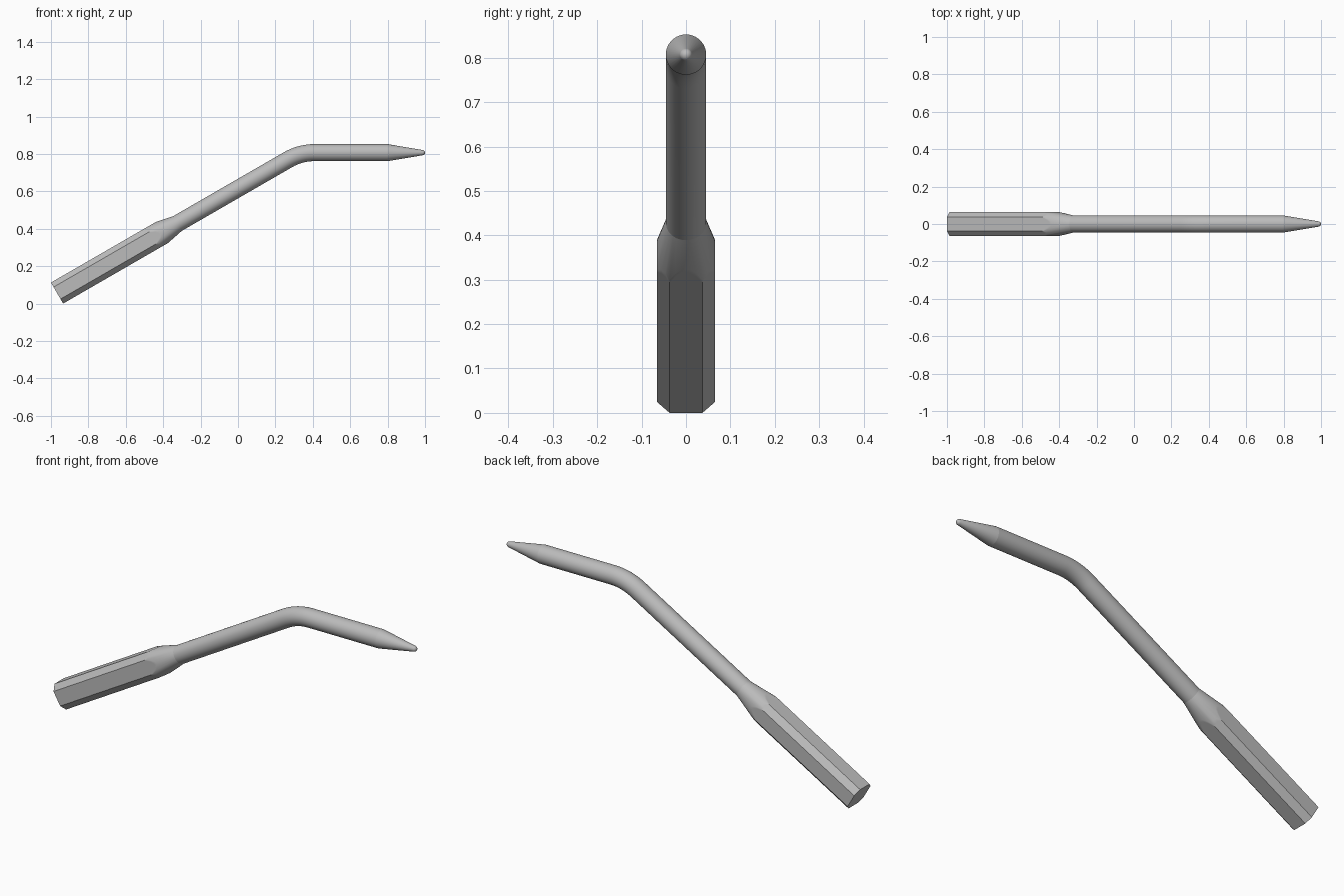
import bpy
import math
from mathutils import Vector

cube = bpy.data.objects.get("Cube")
if cube:
    bpy.data.objects.remove(cube)

# One plain steel colour
steel = bpy.data.materials.new("grey_steel")
steel.use_nodes = True
colour = (0.5, 0.5, 0.5, 1)
steel.diffuse_color = colour
steel.node_tree.nodes["Principled BSDF"].inputs["Base Color"].default_value = colour

HALF, FLAT = 0.065, 0.037       # grip half width, half width of its flat sides
SHAFT_R, TIP_R = 0.0455, 0.014
TILT = math.radians(30)
START = Vector((-0.9675, 0, 0.0563))
NECK, NECK_END = 0.648, 0.744   # distances along the grip axis
AXIS_Z = 0.807
BEND_R = 0.28

# Shared section angles: six steps on each flat side, three on each chamfer
corner = math.atan2(FLAT, HALF)
angles = []
for quarter in range(4):
    base = quarter * math.pi / 2
    angles += [base - corner + 2 * corner * i / 6 for i in range(6)]
    chamfer = math.pi / 2 - 2 * corner
    angles += [base + corner + chamfer * i / 3 for i in range(3)]


def grip_radius(angle):
    """Distance from the axis to the chamfered square section."""
    c, s = abs(math.cos(angle)), abs(math.sin(angle))
    return min(HALF / max(c, s), (HALF + FLAT) / (c + s))


def ring_points(centre, tilt, radii, shifts=None):
    """One section across the axis; shifts slide its points along the axis."""
    along = Vector((math.cos(tilt), 0, math.sin(tilt)))
    up = Vector((-math.sin(tilt), 0, math.cos(tilt)))
    side = Vector((0, -1, 0))
    shifts = shifts or [0] * len(angles)
    return [centre + along * d + (side * math.cos(a) + up * math.sin(a)) * r
            for a, r, d in zip(angles, radii, shifts)]


def circle(centre, tilt, radius):
    return ring_points(centre, tilt, [radius] * len(angles))


def loft(name, rings, cap_start=False, cap_end=False):
    """Skin a row of sections into a smooth-shaded object."""
    n = len(angles)
    faces = [(k * n + i, k * n + (i + 1) % n, (k + 1) * n + (i + 1) % n, (k + 1) * n + i)
             for k in range(len(rings) - 1) for i in range(n)]
    if cap_start:
        faces.append(tuple(reversed(range(n))))
    if cap_end:
        faces.append(tuple(range((len(rings) - 1) * n, len(rings) * n)))
    mesh = bpy.data.meshes.new(name)
    mesh.from_pydata([p for ring in rings for p in ring], [], faces)
    mesh.materials.append(steel)
    obj = bpy.data.objects.new(name, mesh)
    bpy.context.collection.objects.link(obj)
    bpy.ops.object.select_all(action="DESELECT")
    obj.select_set(True)
    bpy.context.view_layer.objects.active = obj
    bpy.ops.object.shade_smooth_by_angle(angle=math.radians(28))
    return obj


# Grip: chamfered square bar whose end is turned down to a cone
axis = Vector((math.cos(TILT), 0, math.sin(TILT)))
slope = (HALF - SHAFT_R) / (NECK_END - NECK)
radii = [grip_radius(a) for a in angles]
breaks = [NECK - (r - HALF) / slope for r in radii]
neck_centre = START + axis * NECK_END
loft("grip", [
    ring_points(START, TILT, radii),
    ring_points(START, TILT, radii, [b - 0.015 for b in breaks]),
    ring_points(START, TILT, radii, breaks),
    circle(neck_centre, TILT, SHAFT_R),
], cap_start=True)

# Shaft: straight run, smooth bend, level run
bend_x = START.x + (AXIS_Z - START.z) / math.tan(TILT)
bend_end = bend_x + BEND_R * math.tan(TILT / 2)
pivot = Vector((bend_end, 0, AXIS_Z - BEND_R))
shaft = [circle(neck_centre, TILT, SHAFT_R)]
for i in range(11):
    t = TILT * (1 - i / 10)
    shaft.append(circle(pivot + Vector((-math.sin(t), 0, math.cos(t))) * BEND_R, t, SHAFT_R))
taper_x = 0.8
shaft.append(circle(Vector((taper_x, 0, AXIS_Z)), 0, SHAFT_R))
loft("bent_shaft", shaft)

# Tip: long taper with a rounded nose
nose_x = 1 - TIP_R
tip = [circle(Vector((taper_x, 0, AXIS_Z)), 0, SHAFT_R)]
for i in range(6):
    t = math.radians(9 + 76 * i / 5)
    tip.append(circle(Vector((nose_x + TIP_R * math.sin(t), 0, AXIS_Z)), 0, TIP_R * math.cos(t)))
loft("tapered_tip", tip, cap_end=True)
